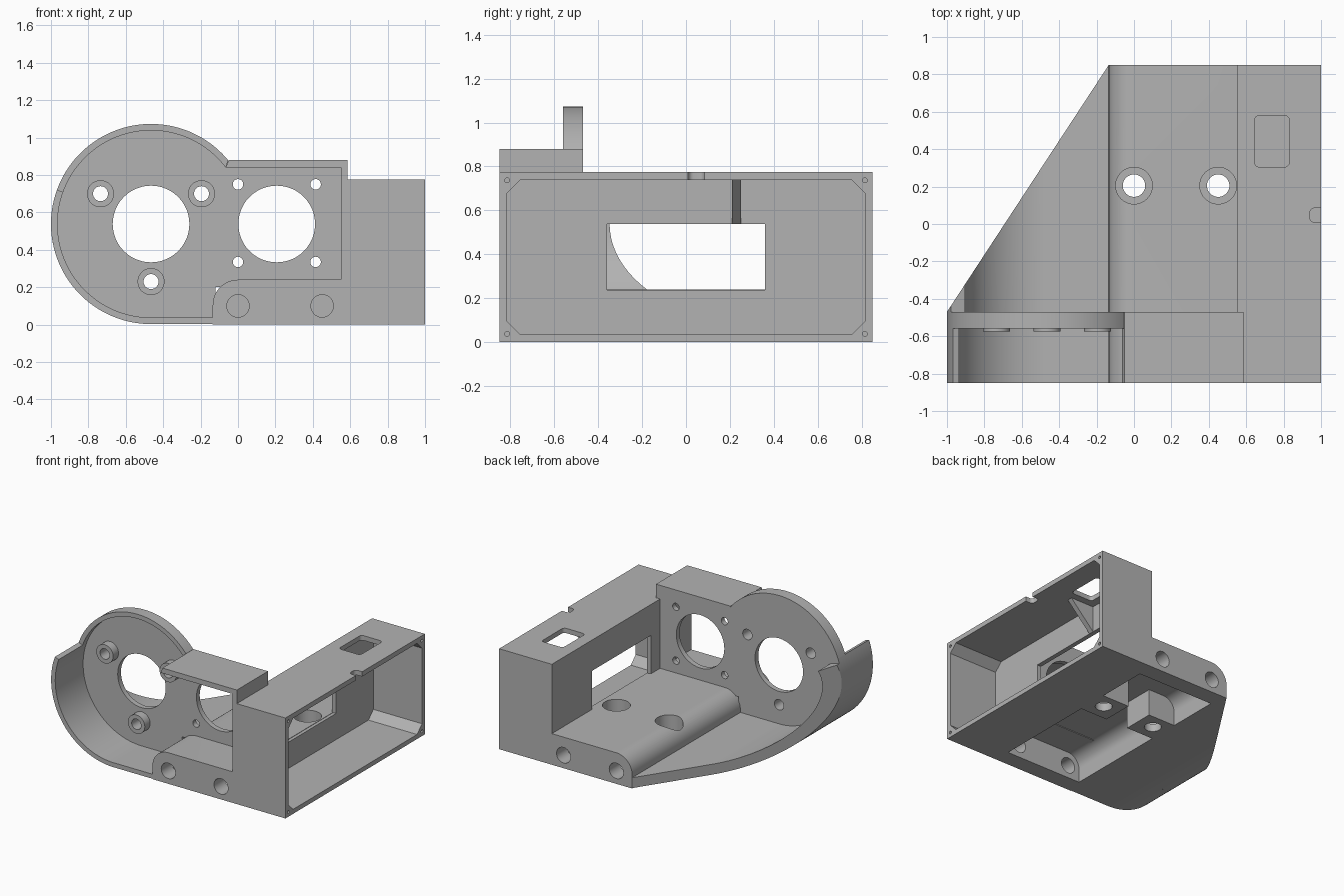
import bpy, bmesh
from math import cos, sin, radians, tau

if "Cube" in bpy.data.objects:
    bpy.data.objects.remove(bpy.data.objects["Cube"])

grey = bpy.data.materials.new("plain_grey")
grey.use_nodes = True
COLOUR = (0.45, 0.45, 0.45, 1)
grey.diffuse_color = COLOUR
grey.node_tree.nodes["Principled BSDF"].inputs["Base Color"].default_value = COLOUR

CX, CZ, R = -0.465, 0.538, 0.535      # round housing axis and radius
FRONT, BACK, PLATE = -0.85, 0.85, -0.47


def prism(name, pts, axis, lo, hi):
    """Extrude a 2D outline along one axis."""
    place = {"x": lambda p, d: (d, p[0], p[1]),
             "y": lambda p, d: (p[0], d, p[1]),
             "z": lambda p, d: (p[0], p[1], d)}[axis]
    bm = bmesh.new()
    a = [bm.verts.new(place(p, lo)) for p in pts]
    b = [bm.verts.new(place(p, hi)) for p in pts]
    bm.faces.new(a)
    bm.faces.new(b)
    for i in range(len(pts)):
        j = (i + 1) % len(pts)
        bm.faces.new((a[i], a[j], b[j], b[i]))
    bmesh.ops.recalc_face_normals(bm, faces=bm.faces)
    mesh = bpy.data.meshes.new(name)
    bm.to_mesh(mesh)
    bm.free()
    mesh.materials.append(grey)
    ob = bpy.data.objects.new(name, mesh)
    bpy.context.collection.objects.link(ob)
    return ob


def arc(cx, cy, r, start, end, n=48):
    return [(cx + r * cos(radians(start + (end - start) * i / n)),
             cy + r * sin(radians(start + (end - start) * i / n))) for i in range(n + 1)]


def rect(x0, x1, y0, y1):
    return [(x0, y0), (x1, y0), (x1, y1), (x0, y1)]


def round_rect(x0, x1, y0, y1, r):
    return (arc(x1 - r, y1 - r, r, 0, 90, 6) + arc(x0 + r, y1 - r, r, 90, 180, 6)
            + arc(x0 + r, y0 + r, r, 180, 270, 6) + arc(x1 - r, y0 + r, r, 270, 360, 6))


def circle(cx, cy, r, n=48):
    return [(cx + r * cos(tau * i / n), cy + r * sin(tau * i / n)) for i in range(n)]


def cut(ob, *cutters):
    """Subtract each cutter from the object and discard it."""
    for c in cutters:
        mod = ob.modifiers.new("cut", "BOOLEAN")
        mod.operation, mod.solver, mod.object = "DIFFERENCE", "EXACT", c
        c.hide_render = True
        dg = bpy.context.evaluated_depsgraph_get()
        mesh = bpy.data.meshes.new_from_object(ob.evaluated_get(dg))
        ob.modifiers.clear()
        ob.data = mesh
        bpy.data.objects.remove(c)


def drill(ob, axis, lo, hi, r, *centres):
    for c in centres:
        cut(ob, prism("drill", circle(*c, r), axis, lo, hi))


def trough(thick, top):
    """Curved side wall running into a flat floor."""
    return (arc(CX, CZ, R, top, 270) + [(-0.12, CZ - R), (-0.12, CZ - R + thick)]
            + arc(CX, CZ, R - thick, 270, top))


# Mounting plate with two large openings
mount_plate = prism("mount_plate", arc(CX, CZ, R - 0.01, 40, 270, 80)
                    + [(-0.12, 0.01), (-0.12, 0.2), (0.56, 0.2), (0.56, 0.87), (-0.05, 0.87)],
                    "y", -0.51, PLATE)
posts = [(-0.735, 0.7), (-0.195, 0.7), (CX, 0.23)]
drill(mount_plate, "y", -0.6, -0.4, 0.205, (CX, CZ), (0.207, CZ))
drill(mount_plate, "y", -0.6, -0.4, 0.028, *[(x, z) for x in (0, 0.415) for z in (0.335, 0.75)])
drill(mount_plate, "y", -0.6, -0.4, 0.04, *posts)

# Screw posts on the plate
for i, c in enumerate(posts):
    post = prism(f"screw_post_{i + 1}", circle(*c, 0.072), "y", -0.575, -0.505)
    drill(post, "y", -0.7, -0.4, 0.04, c)

# Round housing: front wall, upper rim and slanted rear wall
prism("front_wall", trough(0.035, 160), "y", FRONT, PLATE)
prism("upper_rim", arc(CX, CZ, R, 39.6, 160) + arc(CX, CZ, R - 0.035, 160, 37), "y", -0.56, PLATE)
rear_wall = prism("rear_wall", trough(0.08, 164), "y", PLATE, BACK)
cut(rear_wall, prism("slant", [(-1.2, -0.775), (-0.037, 1), (-1.3, 1), (-1.3, -0.775)], "z", -1, 2))

# Hood over the second opening
prism("hood", [(-0.05, 0.88), (-0.065, 0.84), (0.55, 0.84), (0.55, 0.76), (0.585, 0.76),
               (0.585, 0.88)], "y", FRONT, PLATE)


# Low step with rounded edge, hollow below
def step_outline(inset, right, bottom):
    return ([(right, bottom), (right, 0.24 - inset)]
            + arc(0, 0.105, 0.135 - inset, 90, 180, 16) + [(-0.135 + inset, bottom)])


step = prism("step", step_outline(0, 0.56, 0), "y", FRONT, BACK)
cavity = prism("cavity", step_outline(0.035, 0.55, -0.1), "y", -0.72, 0.72)
cut(cavity, *[prism("boss", rect(x0, x1, 0.08, 0.32), "z", -0.3, 0.4)
              for x0, x1 in ((-0.2, 0.13), (0.32, 0.7))])
cut(step, cavity)
across = (0, 0.45)
drill(step, "z", 0.06, 0.4, 0.098, *[(x, 0.205) for x in across])
drill(step, "z", -0.1, 0.4, 0.06, *[(x, 0.205) for x in across])
for lo, hi in ((-0.9, -0.6), (0.6, 0.9)):
    drill(step, "y", lo, hi, 0.06, *[(x, 0.1) for x in across])

# Side box, open on its outer side
box = prism("side_box", rect(FRONT, BACK, 0, 0.775), "x", 0.55, 1)
Y, LO, HI, C = 0.815, 0.035, 0.738, 0.06
cut(box,
    prism("room", [(-Y + C, LO), (Y - C, LO), (Y, LO + C), (Y, HI - C), (Y - C, HI),
                   (-Y + C, HI), (-Y, HI - C), (-Y, LO + C)], "x", 0.585, 1.1),
    prism("window", rect(-0.36, 0.36, 0.237, 0.537), "x", 0.5, 0.7),
    prism("hatch", round_rect(0.645, 0.83, 0.305, 0.58, 0.025), "z", 0.6, 0.9),
    prism("cable_notch", round_rect(0.94, 1.1, 0.01, 0.085, 0.025), "z", 0.6, 0.9))
drill(box, "x", 0.9, 1.1, 0.011, *[(y, z) for y in (-0.815, 0.815) for z in (0.037, 0.737)])

# Triangular rib under the box roof
prism("box_rib", [(0.57, 0.537), (0.585, 0.537), (0.79, 0.745), (0.57, 0.745)], "y", 0.21, 0.25)

# Smooth curved walls, keep edges crisp
bpy.ops.object.select_all(action="DESELECT")
for ob in bpy.context.collection.objects:
    if ob.type == "MESH" and grey.name in ob.data.materials:
        ob.select_set(True)
        bpy.context.view_layer.objects.active = ob
bpy.ops.object.shade_smooth_by_angle(angle=radians(30))
